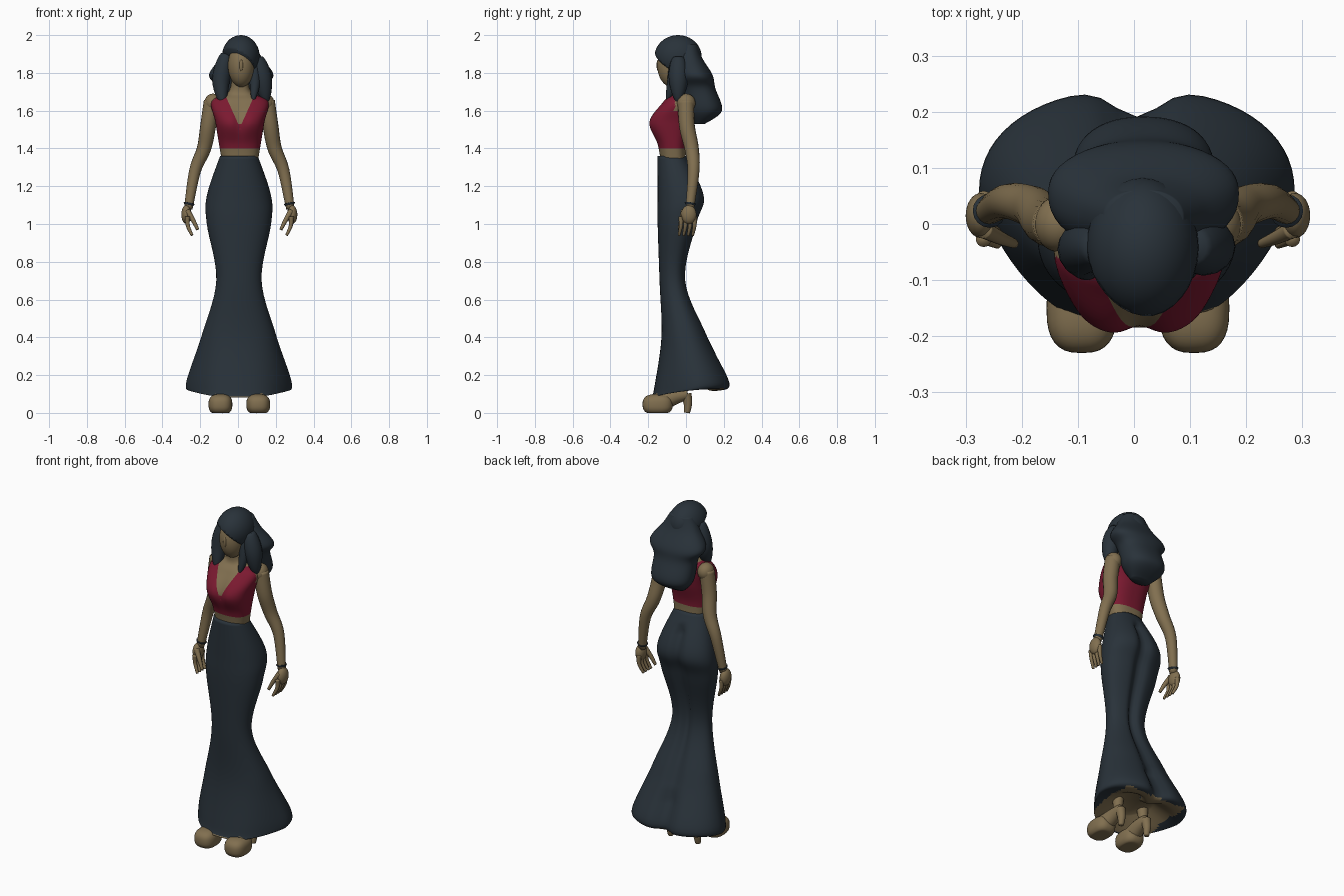
import bpy, bmesh, math
from mathutils import Vector

cube = bpy.data.objects.get("Cube")
if cube:
    bpy.data.objects.remove(cube, do_unlink=True)


def material(name, *rgb):
    mat = bpy.data.materials.new(name)
    mat.use_nodes = True
    mat.diffuse_color = (*rgb, 1)
    mat.node_tree.nodes["Principled BSDF"].inputs["Base Color"].default_value = mat.diffuse_color
    return mat


SKIN = material("tan skin", .22, .16, .08)
DARK = material("dark slate", .022, .032, .042)
RED = material("crimson cloth", .2, .01, .03)


def finish(name, bm, mats, rule=None):
    """Turn the bmesh into a smooth object, coloured by an optional face rule."""
    bmesh.ops.recalc_face_normals(bm, faces=bm.faces)
    for face in bm.faces:
        face.smooth = True
        if rule:
            face.material_index = rule(face.calc_center_median(), face.normal)
    mesh = bpy.data.meshes.new(name)
    bm.to_mesh(mesh)
    bm.free()
    for mat in mats:
        mesh.materials.append(mat)
    bpy.context.collection.objects.link(bpy.data.objects.new(name, mesh))


def spline(rows, steps):
    """Smooth curve through rows of any length."""
    rows = [Vector(row) for row in rows]
    padded = [rows[0], *rows, rows[-1]]
    out = []
    for before, start, end, after in zip(padded, padded[1:], padded[2:], padded[3:]):
        leave, arrive = (end - before) / 2, (after - start) / 2
        for step in range(steps):
            t = step / steps
            ease = t * t * (3 - 2 * t)
            out.append(start.lerp(end, ease) + leave * t * (1 - t) ** 2 - arrive * t * t * (1 - t))
    return out + [rows[-1]]


def circle(sides):
    for i in range(sides):
        angle = math.tau * i / sides
        yield math.cos(angle), math.sin(angle)


def skin_rings(rings):
    """Bridge successive rings and cap both ends."""
    bm = bmesh.new()
    loops = [[bm.verts.new(point) for point in ring] for ring in rings]
    for low, high in zip(loops, loops[1:]):
        for i in range(len(low)):
            bm.faces.new((low[i - 1], low[i], high[i], high[i - 1]))
    bm.faces.new(loops[0])
    bm.faces.new(loops[-1])
    return bm


def slice_mesh(bm, point, normal, **options):
    geometry = [*bm.verts, *bm.edges, *bm.faces]
    return bmesh.ops.bisect_plane(bm, geom=geometry, plane_co=point, plane_no=normal, **options)


def rounded(value, power):
    return math.copysign(abs(value) ** power, value)


def bump(value, width):
    return math.exp(-(value / width) ** 2)


def loft(rows, centre, sides, power=.9, shape=None):
    """Rows give height, half width, front and back; shape adjusts each point."""
    rings = []
    for row in spline(rows, 8):
        z, half, front, back = row[:]
        middle = front + (back - front) * .55
        ring = []
        for c, s in circle(sides):
            c, s = rounded(c, power), rounded(s, power)
            reach = back - middle if s > 0 else middle - front
            point = Vector((centre + half * c, middle + reach * s, z))
            if shape:
                shape(point, c, s)
            ring.append(point)
        rings.append(ring)
    return skin_rings(rings)


def tapered(t):
    return 1 - t / 2


def fleshy(t):
    return 1 - t * t / 2


def swollen(t):
    return math.sin(math.pi * (.2 + .75 * t))


def strand(name, points, radius, mat=SKIN, profile=tapered):
    """Round tube along a smooth path, its thickness set by the profile."""
    path = spline(points, 6)
    rings = []
    for i, point in enumerate(path):
        along = (path[min(i + 1, len(path) - 1)] - path[max(i - 1, 0)]).normalized()
        across = along.orthogonal().normalized() if abs(along.y) > .9 else along.cross((0, 1, 0)).normalized()
        other = along.cross(across)
        size = radius * profile(i / (len(path) - 1))
        rings.append([point + size * (across * c + other * s) for c, s in circle(16)])
    finish(name, skin_rings(rings), [mat])


def ellipsoid(centre, radii, power=1):
    """Ellipsoid, boxier for lower powers, flattened where it meets the floor."""
    bm = bmesh.new()
    bmesh.ops.create_uvsphere(bm, u_segments=32, v_segments=20, radius=1)
    for vert in bm.verts:
        vert.co = [c + r * rounded(v, power) for c, r, v in zip(centre, radii, vert.co)]
        vert.co.z = max(0, vert.co.z)
    return bm


# Flared skirt, cleft down the back, narrow in front, hem rising to the rear
def skirt_shape(point, c, s):
    low = max(0, 1 - point.z / .4)
    if s > 0 and point.z < 1.27:
        point.y -= (.03 if point.z > .3 else .05) * bump(c, .2)
    if s < 0:
        point.x *= 1 - .3 * abs(c * s) * low
    point.z += low * (.13 * max(0, point.y + .19) + .02 * c * c)


def skirt_colour(point, normal):
    return int(normal.z < -.3 and max(abs(point.x), abs(point.y)) < .2 and point.z < .2)


skirt = loft([(.15, .1, -.1, .1), (.085, .24, -.18, .18), (.12, .28, -.17, .24),
              (.4, .2, -.13, .12), (.7, .12, -.14, 0), (1, .17, -.15, .06),
              (1.15, .17, -.15, .1), (1.36, .1, -.15, 0)], .005, 64, shape=skirt_shape)
finish("skirt", skirt, [DARK, SKIN], skirt_colour)


# Torso with cropped top and plunging neckline, sliced along its colour borders
def bust_shape(point, c, s):
    if s < 0:
        point.y += .02 * bump(c, .25) * bump(point.z - 1.55, .07)


def top_colour(point, normal):
    neckline = point.y < -.04 and abs(point.x - .01) < .45 * (point.z - 1.51) and point.z > 1.53
    shoulder = point.z > 1.6 and abs(point.x - .01) > .13 and point.y > -.06
    return int(1.4 < point.z < 1.68 and not neckline and not shoulder)


torso = loft([(1.3, .09, -.13, 0), (1.42, .11, -.15, 0), (1.54, .13, -.2, .03),
              (1.65, .15, -.12, .04), (1.7, .06, -.08, .03), (1.8, .04, -.09, 0)],
             .01, 96, .8, bust_shape)
for height in (1.4, 1.53, 1.68):
    slice_mesh(torso, (0, 0, height), (0, 0, 1))
for slope in (-.45, .45):
    slice_mesh(torso, (.01, 0, 1.51), (1, 0, slope))
finish("torso", torso, [SKIN, RED], top_colour)

# Head and nose
finish("head", ellipsoid((.017, -.075, 1.84), (.07, .077, .115)), [SKIN])
finish("nose", ellipsoid((.017, -.148, 1.84), (.01, .008, .03)), [SKIN])

# Hair crown with a fringe sweeping down to the left
crown = ellipsoid((.015, -.042, 1.885), (.1, .125, .115))
cut = slice_mesh(crown, (.02, -.16, 1.905), (.6, .6, 1), clear_inner=True)
bmesh.ops.holes_fill(crown, edges=[e for e in cut["geom_cut"] if isinstance(e, bmesh.types.BMEdge)])
finish("hair_crown", crown, [DARK])

# Long hair falling down the back in waves
hair = loft([(1.53, .06, .04, .1), (1.6, .12, 0, .19), (1.72, .13, -.03, .155),
             (1.79, .17, -.05, .14), (1.88, .11, -.05, .085), (1.95, .07, -.05, .06)], .017, 48)
finish("long_hair", hair, [DARK])

# Locks framing the face and resting on the shoulders
strand("left_lock", [(.1, -.04, 1.88), (.13, -.04, 1.76), (.15, -.04, 1.64)], .052, DARK, swollen)
strand("left_inner_lock", [(.08, -.06, 1.88), (.09, -.07, 1.76), (.08, -.1, 1.65)], .03, DARK, swollen)
strand("right_lock", [(-.06, -.04, 1.9), (-.09, -.045, 1.76), (-.08, -.09, 1.63)], .048, DARK, swollen)

# Arms, hands, legs and feet on both sides of the body's middle line
for side, sign in (("left", 1), ("right", -1)):
    def place(x, y, z):
        return .007 + sign * x, y, z

    def limb(part, radius, *points, mat=SKIN, profile=tapered):
        strand(side + "_" + part, [place(*p) for p in points], radius, mat, profile)

    def lump(part, centre, radii, power=1):
        finish(side + "_" + part, ellipsoid(place(*centre), radii, power), [SKIN])

    lump("shoulder", (.14, 0, 1.64), (.045, .05, .05))
    limb("arm", .043, (.145, 0, 1.65), (.165, .005, 1.52), (.187, .03, 1.4),
         (.235, .04, 1.28), (.27, .02, 1.08), profile=fleshy)
    limb("bracelet", .03, (.265, .023, 1.11), (.268, .021, 1.095), mat=DARK, profile=fleshy)
    lump("palm", (.28, .015, 1.05), (.027, .04, .05))
    for number, finger in enumerate(("little", "ring", "middle", "index")):
        y = .045 - .024 * number
        limb(finger + "_finger", .014, (.275, y, 1.04), (.272, y, .99), (.25, y - .01, .94))
    limb("thumb", .016, (.275, -.01, 1.07), (.245, -.025, 1.02), (.22, -.035, .97))
    limb("lower_leg", .045, (.08, -.03, .3), (.09, -.02, .1))
    limb("instep", .055, (.1, -.14, .055), (.09, -.06, .085), (.09, .01, .1))
    limb("heel", .03, (.09, 0, .1), (.09, .01, .05), (.09, .005, 0))
    lump("forefoot", (.1, -.15, .045), (.063, .08, .055), .75)
